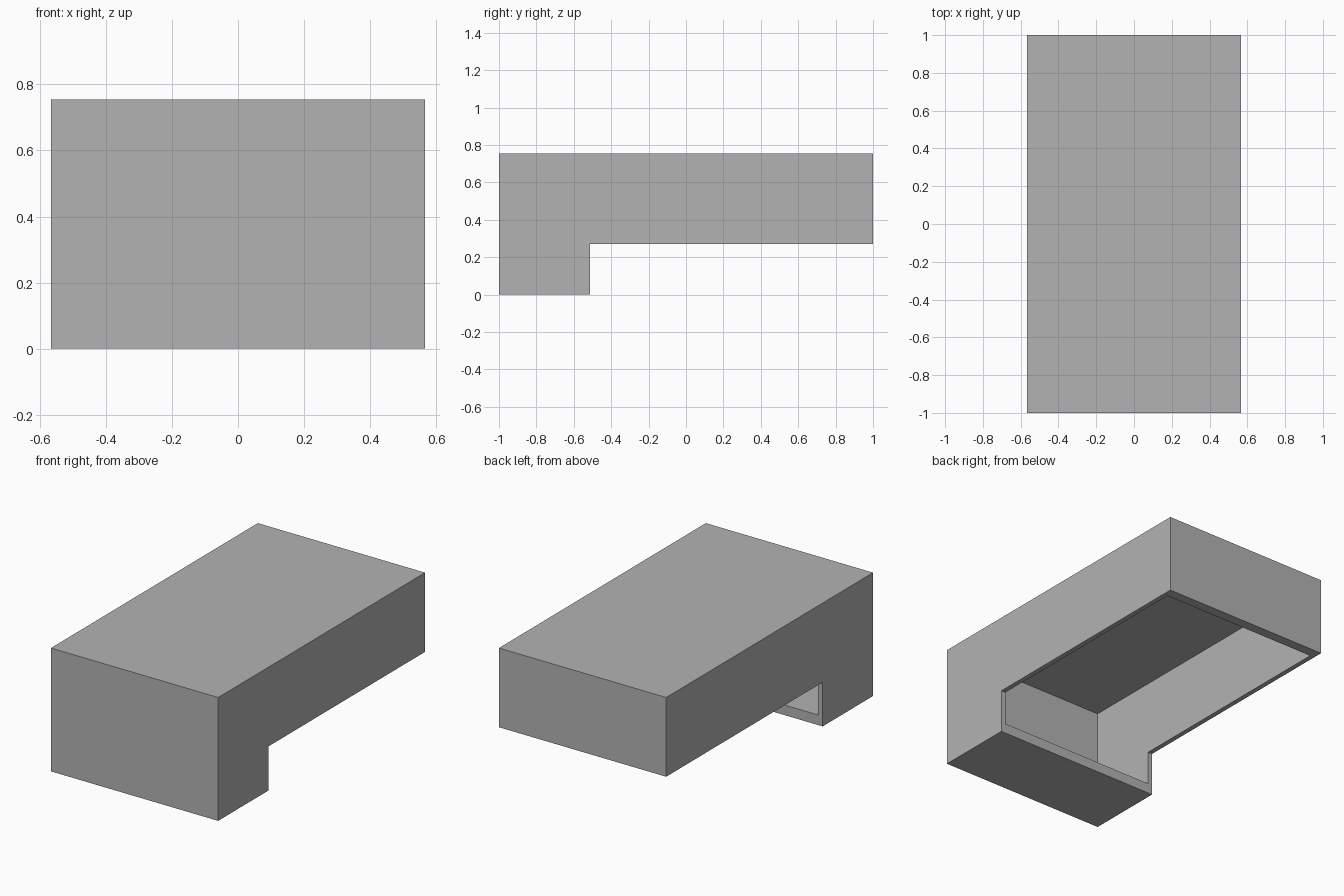
import bpy
import bmesh

# Remove the default cube
if "Cube" in bpy.data.objects:
    bpy.data.objects.remove(bpy.data.objects["Cube"], do_unlink=True)

# Main dimensions
HALF_WIDTH, HALF_LENGTH, HEIGHT = 0.566, 1.0, 0.755
NOTCH_Y, NOTCH_Z = -0.513, 0.27
WALL, LIP = 0.03, 0.062

# Plain grey plastic
grey = bpy.data.materials.new("plain_grey")
grey.use_nodes = True
colour = (0.45, 0.45, 0.45, 1)
grey.diffuse_color = colour
grey.node_tree.nodes["Principled BSDF"].inputs["Base Color"].default_value = colour


def extrude_profile(name, profile, half_width):
    """Extrude a side profile of (y, z) points evenly to both sides along x."""
    bm = bmesh.new()
    face = bm.faces.new([bm.verts.new((-half_width, y, z)) for y, z in profile])
    extruded = bmesh.ops.extrude_face_region(bm, geom=[face])["geom"]
    moved = [v for v in extruded if isinstance(v, bmesh.types.BMVert)]
    bmesh.ops.translate(bm, verts=moved, vec=(2 * half_width, 0, 0))
    bmesh.ops.recalc_face_normals(bm, faces=bm.faces)
    mesh = bpy.data.meshes.new(name)
    bm.to_mesh(mesh)
    bm.free()
    mesh.materials.append(grey)
    obj = bpy.data.objects.new(name, mesh)
    bpy.context.collection.objects.link(obj)
    return obj


# L-shaped cover: long body with a leg dropping at the front
cover = extrude_profile("cover_shell", [
    (-HALF_LENGTH, 0), (NOTCH_Y, 0), (NOTCH_Y, NOTCH_Z),
    (HALF_LENGTH, NOTCH_Z), (HALF_LENGTH, HEIGHT), (-HALF_LENGTH, HEIGHT)],
    HALF_WIDTH)

# Hollow, open under the body and behind the leg
front, back = -HALF_LENGTH + WALL + 0.005, HALF_LENGTH - LIP
low, high = LIP, HEIGHT - WALL
cutter = extrude_profile("hollow_cutter", [
    (front, low), (back, low), (back, high), (front, high)],
    HALF_WIDTH - WALL)
cutter.hide_render = True

# Cut the hollow, then drop the helper
cut = cover.modifiers.new("hollow", "BOOLEAN")
cut.operation = "DIFFERENCE"
cut.solver = "EXACT"
cut.object = cutter
bpy.context.view_layer.objects.active = cover
bpy.ops.object.modifier_apply(modifier=cut.name)
bpy.data.objects.remove(cutter, do_unlink=True)
